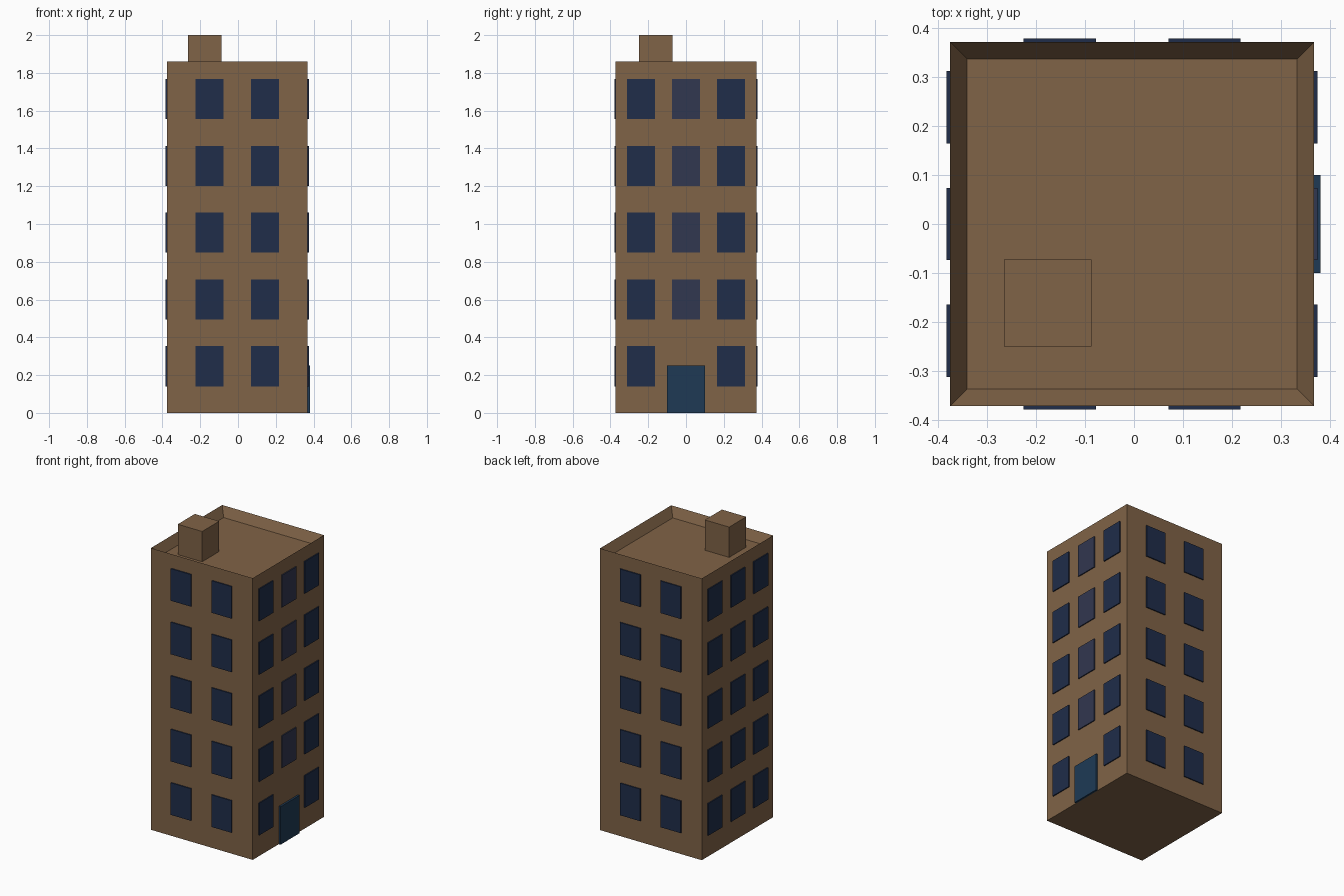
import bpy, bmesh
from mathutils import Vector

if "Cube" in bpy.data.objects:
    bpy.data.objects.remove(bpy.data.objects["Cube"])

CX = -0.004                 # tower centre in x
HALF, TOP = 0.372, 1.86     # tower half width and height
WIN_W, WIN_H, PROUD = 0.148, 0.212, 0.007
FLOORS = [0.247 + 0.3535 * i for i in range(5)]


def material(name, rgb):
    mat = bpy.data.materials.new(name)
    mat.diffuse_color = (*rgb, 1)
    mat.use_nodes = True
    mat.node_tree.nodes["Principled BSDF"].inputs["Base Color"].default_value = mat.diffuse_color
    return mat


BRICK = material("brick", (0.216, 0.125, 0.063))
GLASS = material("glass", (0.014, 0.026, 0.067))
PALE_GLASS = material("pale_glass", (0.031, 0.038, 0.08))
DOOR = material("door_blue", (0.013, 0.042, 0.091))


def box(name, lo, hi, mat):
    lo, hi = Vector(lo), Vector(hi)
    bm = bmesh.new()
    bmesh.ops.create_cube(bm, size=1)
    for v in bm.verts:
        v.co = (lo + hi) / 2 + v.co * (hi - lo)
    return finish(name, bm, mat)


def finish(name, bm, mat):
    mesh = bpy.data.meshes.new(name)
    bm.to_mesh(mesh)
    bm.free()
    mesh.materials.append(mat)
    obj = bpy.data.objects.new(name, mesh)
    bpy.context.collection.objects.link(obj)
    return obj


def window(name, side, offset, z, mat=GLASS):
    """Thin pane standing proud of one wall; side is the outward (x, y) direction."""
    out = Vector((*side, 0))
    along = Vector((-side[1], side[0], 0))
    centre = Vector((CX, 0, z)) + out * (HALF + PROUD / 2) + along * offset
    half = Vector([abs(o) * PROUD / 2 + abs(a) * WIN_W / 2 for o, a in zip(out, along)])
    half.z = WIN_H / 2
    box(name, centre - half, centre + half, mat)


# Tower with the roof sunk behind a parapet
bm = bmesh.new()
bmesh.ops.create_cube(bm, size=1)
for v in bm.verts:
    v.co = (CX + v.co.x * 2 * HALF, v.co.y * 2 * HALF, (v.co.z + 0.5) * TOP)
bm.normal_update()
roof = max(bm.faces, key=lambda f: f.calc_center_median().z)
bmesh.ops.inset_region(bm, faces=[roof], thickness=0.05)
bmesh.ops.translate(bm, verts=roof.verts, vec=(0, 0, -0.06))
finish("tower", bm, BRICK)

# Rooftop stair hut
box("roof_hut", (-0.265, -0.25, TOP - 0.06), (-0.087, -0.072, 2), BRICK)

# Entrance door on the right wall
box("entrance_door", (CX + HALF, -0.1, 0), (0.381, 0.1, 0.25), DOOR)

# Windows: two columns front and back, three on the sides
for i, z in enumerate(FLOORS):
    for label, side in (("front", (0, -1)), ("back", (0, 1))):
        for j, offset in enumerate((-0.148, 0.148)):
            window(f"{label}_window_{i}_{j}", side, offset, z)
    for label, side in (("left", (-1, 0)), ("right", (1, 0))):
        for j, offset in enumerate((-0.238, 0, 0.238)):
            stair = label == "right" and j == 1
            if stair and i == 0:
                continue    # the door takes this bay
            window(f"{label}_window_{i}_{j}", side, offset, z, PALE_GLASS if stair else GLASS)
